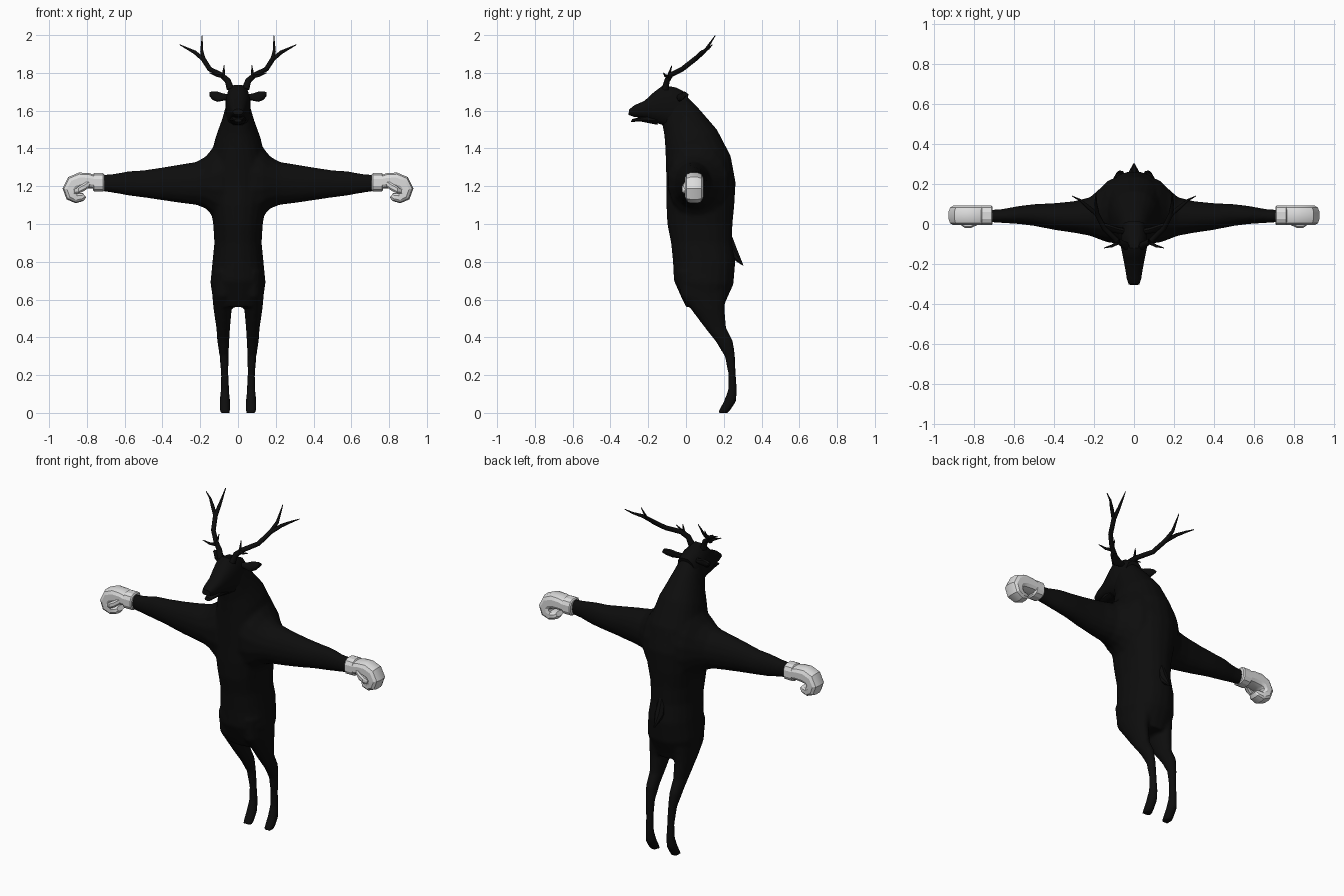
import bpy, bmesh, math
from mathutils import Vector as V

cube = bpy.data.objects.get("Cube")
if cube:
    bpy.data.objects.remove(cube)


def material(name, value):
    m = bpy.data.materials.new(name)
    m.use_nodes = True
    colour = (value, value, value, 1)
    m.diffuse_color = colour
    bsdf = m.node_tree.nodes["Principled BSDF"]
    bsdf.inputs["Base Color"].default_value = colour
    bsdf.inputs["Roughness"].default_value = 0.8
    return m


black = material("black fur", 0.004)
white = material("glove white", 0.72)


def loft(bm, rings, sides=16, power=1.0):
    """Skin closed rings, each given as (centre, half axis, other half axis)."""
    loops = []
    for c, a, b in rings:
        loop = []
        for i in range(sides):
            t = math.tau * (i + 0.5) / sides
            u, w = math.cos(t), math.sin(t)
            u = math.copysign(abs(u) ** power, u)
            w = math.copysign(abs(w) ** power, w)
            loop.append(bm.verts.new(V(c) + V(a) * u + V(b) * w))
        loops.append(loop)
    for p, q in zip(loops, loops[1:]):
        for i in range(sides):
            j = (i + 1) % sides
            bm.faces.new((p[i], p[j], q[j], q[i]))
    bm.faces.new(loops[0])
    bm.faces.new(loops[-1])


def finish(name, bm, mat, angle=40):
    bmesh.ops.recalc_face_normals(bm, faces=bm.faces)
    me = bpy.data.meshes.new(name)
    bm.to_mesh(me)
    bm.free()
    ob = bpy.data.objects.new(name, me)
    bpy.context.collection.objects.link(ob)
    me.materials.append(mat)
    bpy.ops.object.select_all(action="DESELECT")
    ob.select_set(True)
    bpy.context.view_layer.objects.active = ob
    bpy.ops.object.shade_smooth_by_angle(angle=math.radians(angle))
    return ob


def section(y0, z0, y1, z1, half):
    """Ring across the body between two points of its side outline."""
    return ((0, (y0 + y1) / 2, (z0 + z1) / 2), (half, 0, 0),
            (0, (y1 - y0) / 2, (z1 - z0) / 2))


# Body: torso, arms and legs fused into one skin
bm = bmesh.new()
torso = [(-.13, 1.55, -.02, 1.70, .06), (-.115, 1.47, .07, 1.61, .085),
         (-.11, 1.40, .165, 1.50, .12), (-.107, 1.3, .238, 1.36, .15),
         (-.105, 1.2, .264, 1.22, .16), (-.105, 1.1, .257, 1.1, .15),
         (-.1, 1.0, .247, 1.0, .132), (-.08, .9, .245, .9, .126),
         (-.07, .8, .262, .8, .136), (-.065, .7, .252, .68, .147),
         (-.02, .6, .215, .6, .133), (0, .56, .2, .56, .12)]
loft(bm, [section(*r) for r in torso], 20, 0.9)
arm = [(.08, -.1, .24, 1.0, 1.46), (.13, -.095, .22, 1.035, 1.41),
       (.17, -.08, .18, 1.08, 1.36), (.22, -.06, .135, 1.1, 1.33),
       (.3, -.045, .115, 1.11, 1.317), (.4, -.03, .105, 1.125, 1.3),
       (.5, -.01, .1, 1.14, 1.285), (.58, 0, .09, 1.15, 1.28),
       (.66, .005, .075, 1.165, 1.265), (.73, .01, .07, 1.175, 1.26)]
leg = [(.75, -.05, .22, .01, .14), (.62, -.03, .212, .02, .137),
       (.55, .025, .205, .033, .13), (.45, .1, .213, .042, .115),
       (.38, .155, .25, .046, .11), (.3, .205, .26, .05, .098),
       (.2, .225, .264, .05, .09), (.12, .222, .27, .046, .092),
       (.06, .2, .265, .042, .098), (0, .167, .225, .042, .098)]
for s in (1, -1):
    loft(bm, [((s * x, (y0 + y1) / 2, (z0 + z1) / 2), (0, (y1 - y0) / 2, 0),
               (0, 0, (z1 - z0) / 2)) for x, y0, y1, z0, z1 in arm])
    loft(bm, [((s * (x0 + x1) / 2, (y0 + y1) / 2, z), (0, (y1 - y0) / 2, 0),
               ((x1 - x0) / 2, 0, 0)) for z, y0, y1, x0, x1 in leg])
body = finish("body", bm, black)
remesh = body.modifiers.new("fuse", "REMESH")
remesh.mode = "VOXEL"
remesh.voxel_size = 0.011
remesh.use_smooth_shade = True
smooth = body.modifiers.new("soften", "SMOOTH")
smooth.factor = 0.5
smooth.iterations = 2

# Head with upper muzzle, then lower jaw
bm = bmesh.new()
head = [(-.305, 1.578, -.3, 1.608, .027), (-.275, 1.566, -.272, 1.63, .037),
        (-.22, 1.56, -.22, 1.653, .046), (-.17, 1.538, -.17, 1.70, .056),
        (-.12, 1.52, -.12, 1.738, .066), (-.08, 1.5, -.05, 1.725, .067),
        (-.04, 1.5, .015, 1.69, .06)]
loft(bm, [section(*r) for r in head], 12, 0.8)
finish("head", bm, black)
bm = bmesh.new()
jaw = [(-.292, 1.54, -.284, 1.556, .02), (-.24, 1.543, -.24, 1.567, .032),
       (-.15, 1.525, -.15, 1.6, .045)]
loft(bm, [section(*r) for r in jaw], 10, 0.8)
finish("lower_jaw", bm, black)

# Tail: a flat pointed tuft
bm = bmesh.new()
tail = [(.2, .92, .24, .95, .02), (.22, .83, .275, .86, .03),
        (.3, .78, .304, .782, .004)]
loft(bm, [section(*r) for r in tail], 8)
finish("tail", bm, black)


def antler_part(name, points, s):
    """Tapering tube through (x, y, z, radius) points."""
    cu = bpy.data.curves.new(name, "CURVE")
    cu.dimensions = "3D"
    cu.bevel_depth = 1
    cu.bevel_resolution = 1
    cu.use_fill_caps = True
    sp = cu.splines.new("POLY")
    sp.points.add(len(points) - 1)
    for p, (x, y, z, r) in zip(sp.points, points):
        p.co = (s * x, y, z, 1)
        p.radius = r
    cu.materials.append(black)
    bpy.context.collection.objects.link(bpy.data.objects.new(name, cu))


antler = {
    "beam": [(.04, -.11, 1.715, .02), (.055, -.1, 1.76, .016),
             (.09, -.08, 1.79, .014), (.15, -.02, 1.82, .013),
             (.185, .05, 1.875, .013), (.192, .1, 1.915, .009),
             (.19, .155, 1.998, .002)],
    "outer_tine": [(.182, .045, 1.87, .011), (.23, .085, 1.91, .01),
                   (.27, .12, 1.93, .006), (.31, .14, 1.95, .002)],
    "brow_tine": [(.06, -.1, 1.76, .011), (.078, -.09, 1.79, .009),
                  (.073, -.075, 1.84, .002)],
    "front_tine": [(.075, -.09, 1.78, .01), (.11, -.11, 1.785, .007),
                   (.15, -.12, 1.8, .002)],
}

for side, s in (("left", 1), ("right", -1)):
    for part, pts in antler.items():
        antler_part(f"{side}_antler_{part}", pts, s)

    # Leaf shaped ear
    bm = bmesh.new()
    ear = [(.05, -.035, 1.672, .012), (.085, -.03, 1.672, .02),
           (.11, -.025, 1.674, .027), (.135, -.015, 1.68, .022),
           (.152, -.005, 1.688, .008)]
    loft(bm, [((s * x, y, z), (0, .014, -.006), (0, h * .5, h))
              for x, y, z, h in ear], 8)
    finish(f"{side}_ear", bm, black)

    # Glove cuff with a rounded rim
    bm = bmesh.new()
    cuff = [(.708, .044), (.714, .05), (.762, .05), (.768, .042)]
    loft(bm, [((s * x, .043, 1.22), (0, r, 0), (0, 0, r)) for x, r in cuff],
         12, 0.75)
    finish(f"{side}_glove_cuff", bm, white, 25)

    # Mitten: palm running into a hooked finger block
    bm = bmesh.new()
    path = [(.755, 1.222, .036), (.79, 1.228, .042), (.835, 1.228, .046),
            (.872, 1.215, .044), (.89, 1.183, .04), (.88, 1.152, .036),
            (.855, 1.138, .029), (.825, 1.143, .023), (.812, 1.152, .014)]
    rings = []
    for i, (x, z, h) in enumerate(path):
        before, after = path[max(i - 1, 0)], path[min(i + 1, len(path) - 1)]
        d = V((after[0] - before[0], after[1] - before[1])).normalized()
        width = min(.05, h + .014)
        rings.append(((s * x, .043, z), (0, width, 0),
                      (-s * d.y * h, 0, d.x * h)))
    loft(bm, rings, 12, 0.7)
    finish(f"{side}_glove_mitten", bm, white, 25)

    # Thumb along the front of the palm
    bm = bmesh.new()
    thumb = [(.785, .01, 1.215, .02), (.815, -.003, 1.195, .022),
             (.845, -.006, 1.18, .02), (.865, 0, 1.172, .01)]
    loft(bm, [((s * x, y, z), (0, r * .8, 0), (0, 0, r))
              for x, y, z, r in thumb], 8, 0.8)
    finish(f"{side}_glove_thumb", bm, white, 25)
